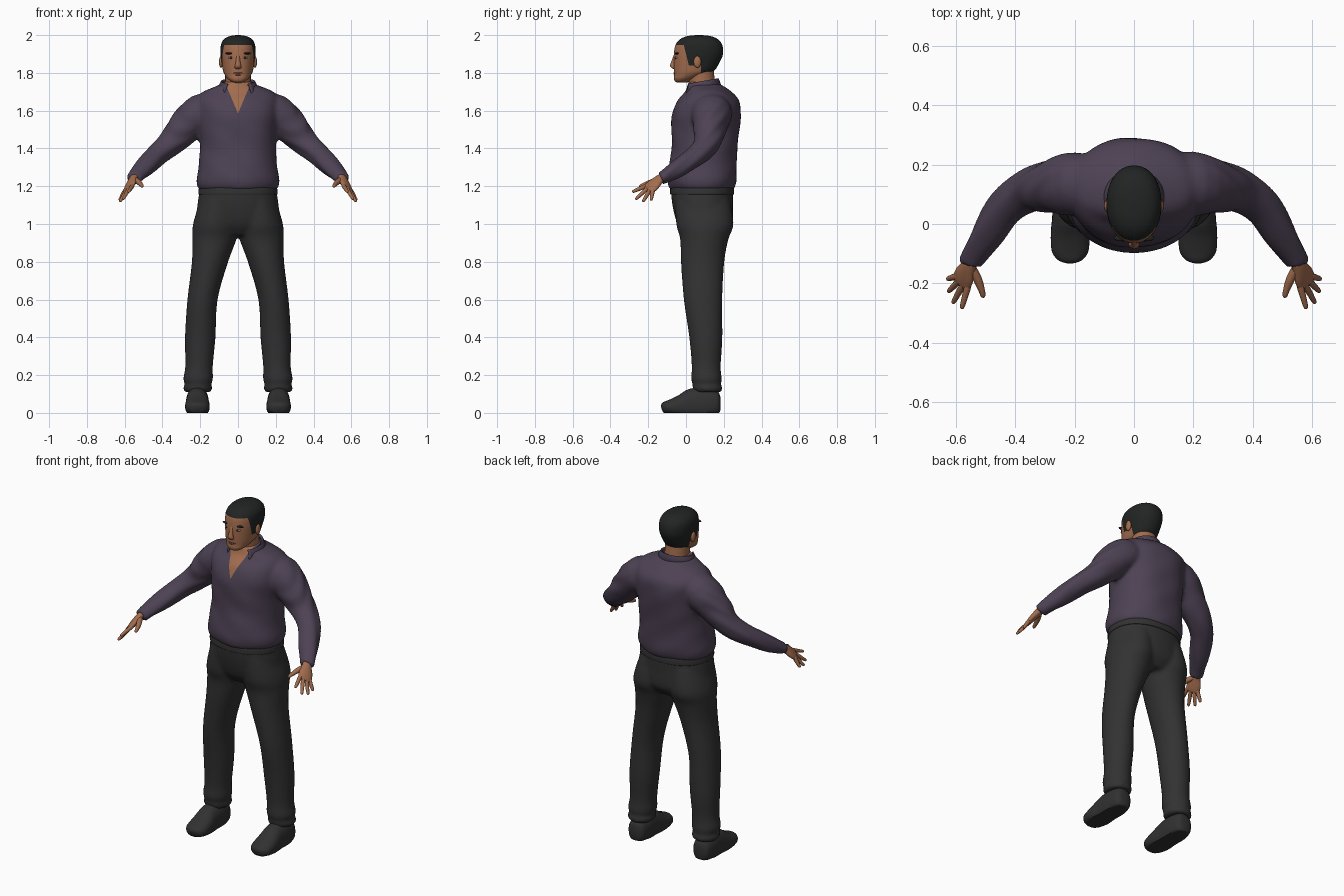
import bpy, bmesh, math
from mathutils import Vector, Matrix

default_cube = bpy.data.objects.get("Cube")
if default_cube:
    bpy.data.objects.remove(default_cube, do_unlink=True)


def material(name, color):
    mat = bpy.data.materials.new(name)
    mat.use_nodes = True
    mat.diffuse_color = (*color, 1)
    shader = mat.node_tree.nodes["Principled BSDF"]
    shader.inputs["Base Color"].default_value = (*color, 1)
    shader.inputs["Roughness"].default_value = 0.8
    return mat


SKIN = material("skin", (0.36, 0.15, 0.075))
LIPS = material("lips", (0.26, 0.10, 0.06))
HAIR = material("black hair", (0.016, 0.017, 0.017))
EYES = material("eye white", (0.4, 0.36, 0.33))
SHIRT = material("purple cloth", (0.074, 0.054, 0.088))
TROUSERS = material("charcoal cloth", (0.032, 0.032, 0.033))
SHOES = material("dark leather", (0.031, 0.031, 0.032))


def smooth_path(rows, steps):
    """Catmull-Rom interpolation through rows of equal length."""
    pts = [rows[0]] + list(rows) + [rows[-1]]
    out = []
    for i in range(1, len(pts) - 2):
        for s in range(steps):
            t = s / steps
            out.append([0.5 * (2 * b + (c - a) * t + (2 * a - 5 * b + 4 * c - d) * t * t
                               + (3 * b - a - 3 * c + d) * t ** 3)
                        for a, b, c, d in zip(*pts[i - 1:i + 3])])
    return out + [list(rows[-1])]


def loft(bm, rows, side=1, flat=False, across=None, power=2, count=32, steps=4):
    """Skin elliptical rings given as x, y, z, half width, half depth."""
    path = smooth_path(rows, steps)
    centres = [Vector(r[:3]) for r in path]
    rings = []
    for i, r in enumerate(path):
        tangent = (centres[min(i + 1, len(path) - 1)] - centres[max(i - 1, 0)]).normalized()
        if flat:
            u, v = Vector((1, 0, 0)), Vector((0, 1, 0))
        else:
            u = Vector(across) if across else tangent.cross(Vector((0, 0, 1)))
            u = (u - tangent * u.dot(tangent)).normalized()
            v = u.cross(tangent)
        ring = []
        for k in range(count):
            a = math.tau * k / count
            c, s = (math.copysign(abs(f) ** (2 / power), f) for f in (math.cos(a), math.sin(a)))
            p = centres[i] + u * r[3] * c + v * r[4] * s
            ring.append(bm.verts.new((p.x * side, p.y, max(p.z, 0))))
        rings.append(ring)
    for a, b in zip(rings, rings[1:]):
        for k in range(count):
            n = (k + 1) % count
            bm.faces.new((a[k], a[n], b[n], b[k]))
    bm.faces.new(rings[0])
    bm.faces.new(rings[-1])


def upright(rows):
    """Rows of z, y, half width, half depth on the centre line."""
    return [(0, y, z, w, d) for z, y, w, d in rows]


def blob(bm, place, size, side=1):
    x, y, z = place
    bmesh.ops.create_uvsphere(bm, u_segments=16, v_segments=10, radius=1,
                              matrix=Matrix.Translation((x * side, y, z)) @ Matrix.Diagonal((*size, 1)))


def finish(bm, name, mats, fuse=False, thick=0):
    bmesh.ops.recalc_face_normals(bm, faces=bm.faces[:])
    mesh = bpy.data.meshes.new(name)
    bm.to_mesh(mesh)
    bm.free()
    ob = bpy.data.objects.new(name, mesh)
    bpy.context.collection.objects.link(ob)
    bpy.ops.object.select_all(action='DESELECT')
    ob.select_set(True)
    bpy.context.view_layer.objects.active = ob
    if fuse:
        remesh = ob.modifiers.new("fuse", 'REMESH')
        remesh.mode, remesh.voxel_size = 'VOXEL', 0.011
        relax = ob.modifiers.new("relax", 'SMOOTH')
        relax.factor, relax.iterations = 0.5, 5
        for m in ("fuse", "relax"):
            bpy.ops.object.modifier_apply(modifier=m)
    if thick:
        ob.modifiers.new("thickness", 'SOLIDIFY').thickness = thick
    ob.data.materials.clear()
    for mat in mats:
        ob.data.materials.append(mat)
    bpy.ops.object.shade_smooth_by_angle(angle=math.radians(50))
    return ob


def repaint(ob, cuts, rule, fold=None):
    """Cut along planes, then give second material to faces meeting the rule."""
    bm = bmesh.new()
    bm.from_mesh(ob.data)
    if fold:
        bm.normal_update()
        for v in bm.verts:
            v.co += v.normal * fold(v.co)
    for place, normal in cuts:
        bmesh.ops.bisect_plane(bm, geom=bm.verts[:] + bm.edges[:] + bm.faces[:],
                               plane_co=place, plane_no=normal, dist=1e-5)
    for f in bm.faces:
        f.material_index = int(rule(f.calc_center_median()))
    bm.to_mesh(ob.data)
    bm.free()


# Shirt: torso and sleeves fused, open at the throat
bm = bmesh.new()
loft(bm, upright([
    (1.18, .085, .20, .162), (1.2, .084, .213, .174), (1.24, .085, .218, .182),
    (1.32, .09, .207, .178), (1.4, .098, .202, .175), (1.5, .103, .207, .181),
    (1.58, .108, .215, .182), (1.65, .118, .215, .164), (1.7, .118, .185, .12),
    (1.74, .095, .095, .085), (1.755, .085, .07, .07)]), flat=True, power=2.2, count=48)
for side in (1, -1):
    loft(bm, [(.1, .13, 1.6, .09, .085), (.2, .135, 1.585, .108, .1), (.29, .125, 1.5, .086, .09),
              (.36, .11, 1.425, .072, .068), (.43, .06, 1.365, .063, .057),
              (.49, -.03, 1.305, .055, .05), (.54, -.11, 1.253, .042, .039),
              (.55, -.135, 1.24, .039, .037)], side)
shirt = finish(bm, "shirt", [SHIRT, SKIN], fuse=True)


def cloth_fold(p):
    arm = max(0, min(1, (abs(p.x) - .22) * 10))
    return .0025 * (arm * math.sin(70 * (p.z - p.y)) + (1 - arm) * math.sin(28 * p.x + 14 * p.z)
                    * math.sin(25 * p.z))


SLOPE, V_LOW = 0.42, 1.585
repaint(shirt, [((0, 0, V_LOW), (s, 0, -SLOPE)) for s in (1, -1)],
        lambda p: p.y < .1 and abs(p.x) < SLOPE * (p.z - V_LOW), cloth_fold)

# Folded collar, high at the nape and open at the front
bm = bmesh.new()
rows = []
for w, d, low, high in ((.078, .077, 1.73, 1.765), (.09, .09, 1.74, 1.772), (.125, .11, 1.672, 1.715)):
    row = []
    for k in range(33):
        a = math.radians(38 + 284 * k / 32)
        back = (1 - math.cos(a)) / 2
        row.append(bm.verts.new((w * math.sin(a), .083 - d * math.cos(a), low + (high - low) * back)))
    rows.append(row)
for a, b in zip(rows, rows[1:]):
    for k in range(32):
        bm.faces.new((a[k], a[k + 1], b[k + 1], b[k]))
finish(bm, "collar", [SHIRT], thick=.008)

# Trousers: hips and legs fused, bunched above the hems
bm = bmesh.new()
loft(bm, upright([(.94, .1, .13, .1), (1.0, .1, .215, .145), (1.1, .088, .215, .16),
                  (1.2, .084, .198, .165)]), flat=True, power=2.2, count=48)
for side in (1, -1):
    loft(bm, [(.1, .088, 1.13, .1, .145), (.118, .1, 1.0, .12, .152), (.125, .097, .92, .117, .128),
              (.148, .088, .8, .096, .115), (.188, .09, .6, .08, .102), (.2, .105, .4, .081, .088),
              (.206, .107, .25, .073, .077), (.211, .108, .18, .079, .081),
              (.211, .11, .152, .07, .075), (.213, .114, .13, .078, .08),
              (.213, .115, .11, .068, .072)], side, flat=True)
finish(bm, "trousers", [TROUSERS], fuse=True)
bm = bmesh.new()
loft(bm, upright([(1.155, .085, .205, .164), (1.16, .085, .21, .169),
                  (1.19, .085, .207, .168), (1.2, .085, .2, .16)]), flat=True, power=2.2, count=48)
finish(bm, "waistband", [TROUSERS])

# Shoes and hands, mirrored
PALM_END = Vector((.58, -.195, 1.187))
ACROSS = Vector((.65, .62, -.43))
TIPS = [(.58, -.285, 1.17), (.61, -.267, 1.13), (.625, -.228, 1.118), (.628, -.185, 1.125)]
for side, label in ((1, "left"), (-1, "right")):
    bm = bmesh.new()
    loft(bm, [(.215, y, z, w, h) for y, z, w, h in (
        (.182, .05, .025, .035), (.165, .05, .05, .065), (.1, .05, .06, .085),
        (.03, .045, .06, .083), (-.03, .035, .065, .06), (-.09, .03, .062, .038),
        (-.12, .027, .042, .028), (-.13, .025, .015, .012))], side, power=2.3)
    finish(bm, label + "_shoe", [SHOES])

    bm = bmesh.new()
    loft(bm, [(.54, -.105, 1.26, .024, .02), (.555, -.14, 1.237, .027, .02),
              (.569, -.17, 1.21, .039, .018), (*PALM_END, .04, .014),
              (.584, -.204, 1.18, .033, .008)], side, across=ACROSS, count=20)
    for i, tip in enumerate(TIPS):
        base = PALM_END + ACROSS * (.02 * i - .03)
        tip = Vector(tip)
        root = base.lerp(PALM_END - Vector((.02, -.04, -.03)), .3)
        end = base.lerp(tip, .93)
        loft(bm, [(*root, .01, .01), (*base, .0115, .0115), (*base.lerp(tip, .55), .01, .01),
                  (*end, .0075, .0075), (*tip, .002, .002)], side, count=12)
    loft(bm, [(.552, -.14, 1.238, .016, .016), (.527, -.185, 1.222, .015, .014),
              (.513, -.222, 1.208, .011, .011), (.508, -.242, 1.2, .008, .008),
              (.507, -.248, 1.197, .002, .002)], side, count=12)
    finish(bm, label + "_hand", [SKIN])

# Neck and head, with hair coloured above the hairline
bm = bmesh.new()
loft(bm, upright([(1.66, .1, .075, .075), (1.74, .085, .068, .07), (1.84, .075, .068, .07)]), flat=True)
finish(bm, "neck", [SKIN])
bm = bmesh.new()
loft(bm, upright([
    (1.748, -.02, .022, .022), (1.755, -.018, .038, .04), (1.77, -.005, .056, .059),
    (1.79, .022, .07, .085), (1.81, .042, .079, .106), (1.85, .055, .086, .12),
    (1.9, .066, .092, .13), (1.95, .068, .09, .123), (1.98, .069, .072, .097),
    (1.995, .069, .042, .06), (2.0, .069, .01, .015)]), flat=True, power=2.15, count=48, steps=5)
head = finish(bm, "head", [SKIN, HAIR])
repaint(head, [((0, 0, 1.948), (0, 0, 1)), ((0, 0, 1.9), (0, 1, .25)), ((0, 0, 1.84), (0, 0, 1)),
               ((0, .08, 1.8), (0, 1, 0)), ((0, 0, 1.795), (0, 0, 1))],
        lambda p: p.z > 1.948 or (p.y + .25 * (p.z - 1.9) > 0 and p.z > 1.84)
        or (p.y > .08 and p.z > 1.795))

# Facial features
bm = bmesh.new()
loft(bm, [(0, -.056, 1.897, .009, .008), (0, -.066, 1.865, .011, .01), (0, -.07, 1.84, .016, .014),
          (0, -.067, 1.828, .018, .012), (0, -.06, 1.82, .01, .006)], flat=True, count=16)
finish(bm, "nose", [SKIN])
bm = bmesh.new()
blob(bm, (0, -.057, 1.799), (.026, .009, .004))
blob(bm, (0, -.056, 1.79), (.021, .01, .005))
finish(bm, "lips", [LIPS])
for name, mat, place, size in (
        ("ear", SKIN, (.09, .06, 1.858), (.011, .02, .031)),
        ("eye", EYES, (.036, -.05, 1.88), (.015, .008, .006)),
        ("iris", HAIR, (.036, -.0535, 1.88), (.007, .006, .0065)),
        ("eyebrow", HAIR, (.041, -.047, 1.903), (.027, .011, .006))):
    bm = bmesh.new()
    for side in (1, -1):
        blob(bm, place, size, side)
    finish(bm, name + "s", [mat])
